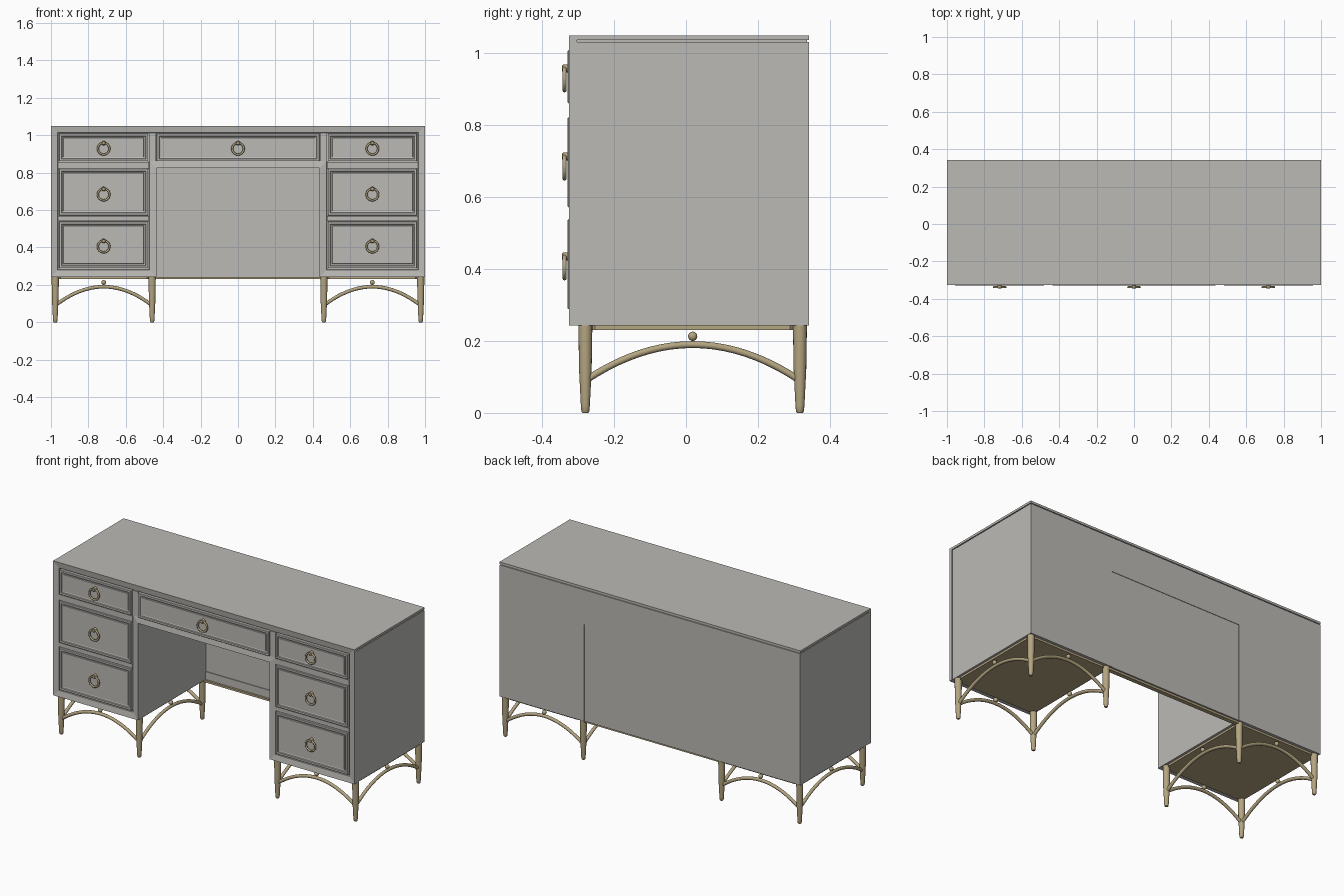
import bpy, bmesh, math
from mathutils import Vector

if "Cube" in bpy.data.objects:
    bpy.data.objects.remove(bpy.data.objects["Cube"])


def material(name, rgb):
    m = bpy.data.materials.new(name)
    m.diffuse_color = (*rgb, 1)
    m.use_nodes = True
    m.node_tree.nodes["Principled BSDF"].inputs["Base Color"].default_value = m.diffuse_color
    return m


GREY = material("warm_grey_paint", (0.50, 0.49, 0.465))
BRASS = material("aged_brass", (0.46, 0.38, 0.22))


def finish(name, bm, mat, smooth=False):
    bmesh.ops.recalc_face_normals(bm, faces=bm.faces)
    me = bpy.data.meshes.new(name)
    bm.to_mesh(me)
    bm.free()
    ob = bpy.data.objects.new(name, me)
    bpy.context.collection.objects.link(ob)
    me.materials.append(mat)
    if smooth:
        bpy.ops.object.select_all(action='DESELECT')
        ob.select_set(True)
        bpy.context.view_layer.objects.active = ob
        bpy.ops.object.shade_smooth_by_angle(angle=math.radians(40))
    return ob


def box(name, x0, x1, y0, y1, z0, z1, mat=GREY):
    bm = bmesh.new()
    bmesh.ops.create_cube(bm, size=1)
    for v in bm.verts:
        v.co = (x1 if v.co.x > 0 else x0, y1 if v.co.y > 0 else y0, z1 if v.co.z > 0 else z0)
    return finish(name, bm, mat)


def loft(name, rings, mat=GREY, smooth=False, cap_first=True, cap_last=True):
    """Skin a series of equal-length closed rings of points."""
    bm = bmesh.new()
    loops = [[bm.verts.new(p) for p in r] for r in rings]
    n = len(loops[0])
    for a, b in zip(loops, loops[1:]):
        for i in range(n):
            bm.faces.new((a[i], a[(i + 1) % n], b[(i + 1) % n], b[i]))
    if cap_first:
        bm.faces.new(loops[0])
    if cap_last:
        bm.faces.new(loops[-1])
    return finish(name, bm, mat, smooth)


def rect(x0, x1, z0, z1, inset, y):
    return [(x0 + inset, y, z0 + inset), (x1 - inset, y, z0 + inset),
            (x1 - inset, y, z1 - inset), (x0 + inset, y, z1 - inset)]


def arch_outline(d, y, half=1.0):
    """Outline of the carcass with its kneehole, shrunk inwards by d."""
    right = [(0.437 + d, 0.825 + d), (0.437 + d, 0.243 + d), (half - d, 0.243 + d), (half - d, 1.05 - d)]
    return [(x, y, z) for x, z in right] + [(-x, y, z) for x, z in reversed(right)]


def tube(name, path, radius, sides=12, mat=BRASS):
    """Round tube following a planar path."""
    pts = [Vector(p) for p in path]
    side = (pts[-1] - pts[0]).normalized().cross(Vector((0, 0, 1)))
    rings = []
    for i, p in enumerate(pts):
        t = (pts[min(i + 1, len(pts) - 1)] - pts[max(i - 1, 0)]).normalized()
        up = side.cross(t)
        rings.append([p + radius * (math.cos(a) * side + math.sin(a) * up)
                      for a in (2 * math.pi * k / sides for k in range(sides))])
    return loft(name, rings, mat, True)


def turned(name, origin, profile, axis='Z', sides=16):
    """Lathe of (distance, radius) pairs along Z or towards the front."""
    o = Vector(origin)
    rings = []
    for h, r in profile:
        ring = []
        for k in range(sides):
            a = 2 * math.pi * k / sides
            c, s = r * math.cos(a), r * math.sin(a)
            ring.append(o + (Vector((c, s, h)) if axis == 'Z' else Vector((c, -h, s))))
        rings.append(ring)
    return loft(name, rings, BRASS, True)


# Carcass: one pedestal each side, bridge over the kneehole, top board
for s, side in ((-1, "left"), (1, "right")):
    xs = sorted((s * 0.437, s * 0.998))
    box(side + "_pedestal", *xs, -0.303, 0.342, 0.243, 1.032)
box("kneehole_bridge", -0.437, 0.437, -0.303, 0.342, 0.825, 1.032)
box("top_reveal", -0.992, 0.992, -0.31, 0.336, 1.03, 1.038)
box("top_board", -0.999, 0.999, -0.31, 0.342, 1.037, 1.05)

# Kneehole back panel with bottom rail and brass strip
box("back_panel", -0.437, 0.437, 0.322, 0.339, 0.243, 0.825)
box("back_panel_rail", -0.437, 0.437, 0.317, 0.322, 0.243, 0.29)
box("kneehole_brass_strip", -0.46, 0.46, 0.305, 0.33, 0.231, 0.243, BRASS)

# Mitred face frame: outer edge stands proud and slopes in to the drawers
loft("face_frame", [arch_outline(0, -0.303), arch_outline(0, -0.325),
                    arch_outline(0.036, -0.319), arch_outline(0.038, -0.311)],
     cap_first=False)
for s, side in ((-1, "left"), (1, "right")):
    box(side + "_frame_stile", *sorted((s * 0.439, s * 0.475)), -0.322, -0.305, 0.862, 1.013)
    for i, (z0, z1) in enumerate(((0.823, 0.857), (0.543, 0.568))):
        box(f"{side}_frame_rail_{i + 1}", *sorted((s * 0.475, s * 0.963)), -0.322, -0.305, z0, z1)


# Drawers with a raised border, stepped moulding and ring pull
def drawer(name, x0, x1, z0, z1, ring_z):
    steps = ((0.004, -0.305), (0.004, -0.327), (0.006, -0.329), (0.017, -0.329),
             (0.019, -0.323), (0.026, -0.321), (0.028, -0.325))
    loft(name, [rect(x0, x1, z0, z1, d, y) for d, y in steps])
    cx = (x0 + x1) / 2
    turned(name + "_pull_stud", (cx, -0.320, ring_z + 0.030),
           ((0, 0.013), (0.012, 0.011), (0.022, 0.011), (0.025, 0.008)), 'Y')
    rings = []
    for i in range(33):
        a = 2 * math.pi * i / 32
        rings.append([(cx + (0.031 + 0.0055 * math.cos(b)) * math.cos(a),
                       -0.338 + 0.0055 * math.sin(b),
                       ring_z + (0.031 + 0.0055 * math.cos(b)) * math.sin(a))
                      for b in (2 * math.pi * k / 10 for k in range(10))])
    loft(name + "_pull_ring", rings, BRASS, True, False, False)


ROWS = (("top", 0.857, 1.013, 0.928), ("middle", 0.568, 0.826, 0.683), ("bottom", 0.285, 0.543, 0.405))
for row, z0, z1, rz in ROWS:
    drawer(f"left_{row}_drawer", -0.961, -0.476, z0, z1, rz)
    drawer(f"right_{row}_drawer", 0.476, 0.961, z0, z1, rz)
drawer("centre_drawer", -0.439, 0.439, 0.857, 1.013, 0.928)

# Brass bases: plate with cut corners, tapered legs, arched stretchers with beads
YF, YB = -0.28, 0.317
LEG = ((0, 0.008), (0.004, 0.011), (0.02, 0.0125), (0.12, 0.0175), (0.243, 0.0195))
BEAD = [(-0.013 * math.cos(math.pi * i / 8), max(0.001, 0.013 * math.sin(math.pi * i / 8))) for i in range(9)]
for s, side in ((-1, "left"), (1, "right")):
    xi, xo = s * 0.459, s * 0.977
    x0, x1 = min(xi, xo) - 0.008, max(xi, xo) + 0.008
    y0, y1, c = YF - 0.008, YB + 0.008, 0.035
    plate = [(x0 + c, y0), (x1 - c, y0), (x1, y0 + c), (x1, y1 - c),
             (x1 - c, y1), (x0 + c, y1), (x0, y1 - c), (x0, y0 + c)]
    loft(side + "_base_plate", [[(x, y, z) for x, y in plate] for z in (0.231, 0.243)], BRASS)
    corners = [(xi, YF), (xo, YF), (xo, YB), (xi, YB)]
    for i, (a, b) in enumerate(zip(corners, corners[1:] + corners[:1])):
        turned(f"{side}_leg_{i + 1}", (*a, 0), LEG)
        path = []
        for k in range(21):
            t = k / 20
            path.append((a[0] + (b[0] - a[0]) * t, a[1] + (b[1] - a[1]) * t,
                         0.09 + 0.1 * (1 - abs(2 * t - 1) ** 2)))
        tube(f"{side}_stretcher_{i + 1}", path, 0.0095)
        turned(f"{side}_bead_{i + 1}", ((a[0] + b[0]) / 2, (a[1] + b[1]) / 2, 0.213), BEAD, sides=12)
